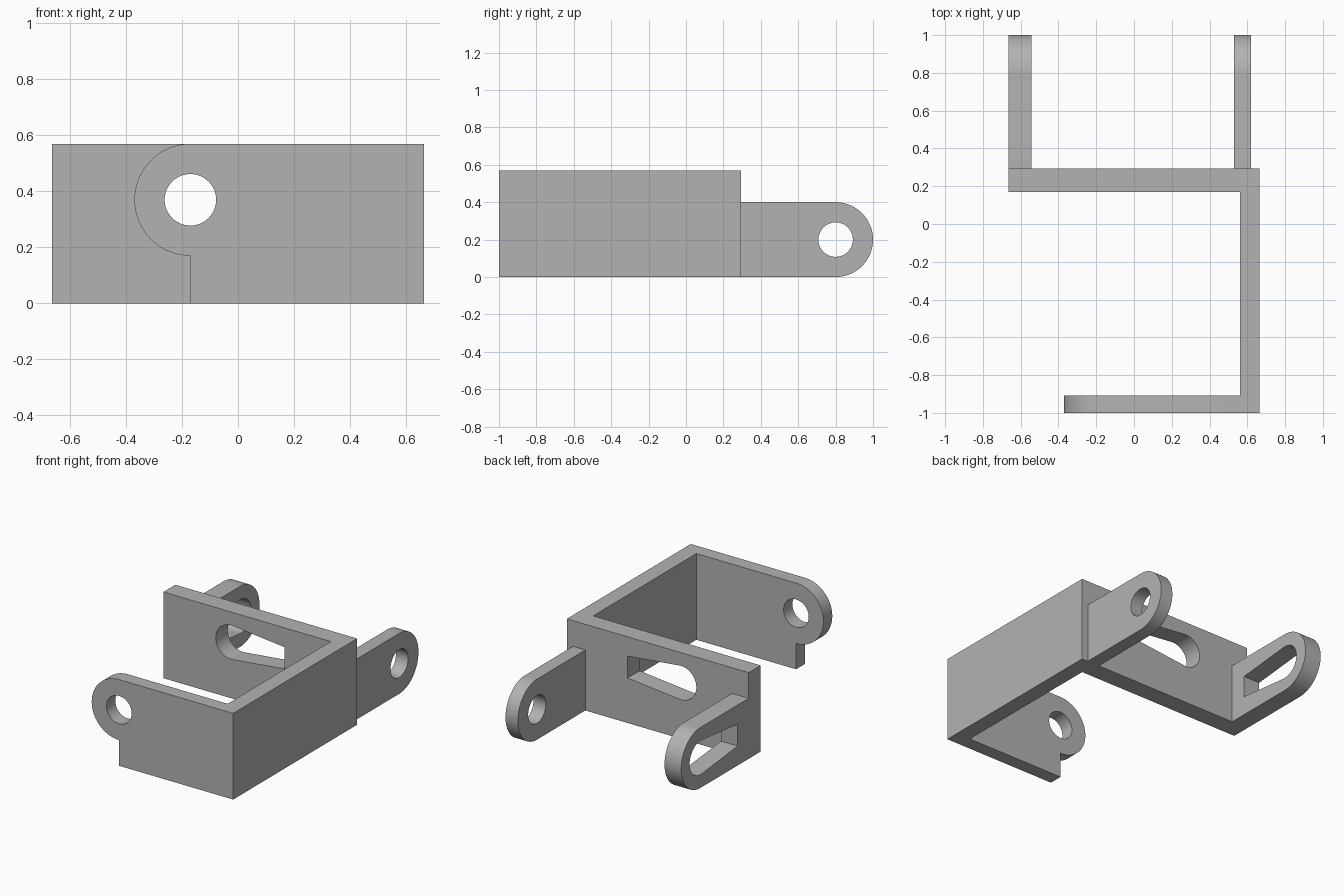
import bpy, bmesh, math
from mathutils import Vector

cube = bpy.data.objects.get("Cube")
if cube:
    bpy.data.objects.remove(cube, do_unlink=True)

grey = bpy.data.materials.new("plain grey")
grey.use_nodes = True
colour = (0.45, 0.45, 0.45, 1)
grey.diffuse_color = colour
grey.node_tree.nodes["Principled BSDF"].inputs["Base Color"].default_value = colour

HEIGHT = 0.57
EYE, LUG, SLOT = 0.092, 0.2, 0.112      # radii


def arc(u, v, r, start, end, steps=40):
    angles = [math.radians(start + (end - start) * i / steps) for i in range(steps + 1)]
    return [(u + r * math.cos(a), v + r * math.sin(a)) for a in angles]


def circle(u, v, r):
    return arc(u, v, r, 0, 360, 64)[:-1]


def prism(name, outline, axis, low, high):
    """Extrude a flat outline along the given axis from low to high."""
    place = {"x": lambda u, v: (low, u, v),
             "y": lambda u, v: (u, low, v),
             "z": lambda u, v: (u, v, low)}[axis]
    shift = Vector([(high - low) * (axis == a) for a in "xyz"])
    bm = bmesh.new()
    face = bm.faces.new([bm.verts.new(place(u, v)) for u, v in outline])
    out = bmesh.ops.extrude_face_region(bm, geom=[face], use_keep_orig=True)
    bmesh.ops.translate(bm, vec=shift,
                        verts=[g for g in out["geom"] if isinstance(g, bmesh.types.BMVert)])
    bmesh.ops.recalc_face_normals(bm, faces=bm.faces)
    mesh = bpy.data.meshes.new(name)
    bm.to_mesh(mesh)
    bm.free()
    mesh.materials.append(grey)
    obj = bpy.data.objects.new(name, mesh)
    bpy.context.collection.objects.link(obj)
    return obj


def combine(target, other, operation):
    """Apply a boolean and discard the helper."""
    mod = target.modifiers.new(operation.lower(), "BOOLEAN")
    mod.operation, mod.solver, mod.object = operation, "EXACT", other
    bpy.context.view_layer.objects.active = target
    bpy.ops.object.modifier_apply(modifier=mod.name)
    bpy.data.objects.remove(other, do_unlink=True)


def keyhole(u, v, direction):
    """Slot with a round end, narrowing to a square end."""
    end = [(-0.39, 0.072), (-0.39, -0.072)]
    return [(u + direction * a, v + b) for a, b in arc(0, 0, SLOT, -96, 96) + end]


# C-shaped wall: front flange, side wall and back wall
bracket = prism("bracket", [(-0.17, -1), (0.665, -1), (0.665, 0.295), (-0.665, 0.295),
                            (-0.665, 0.17), (0.56, 0.17), (0.56, -0.908), (-0.17, -0.908)],
                "z", 0, HEIGHT)

# Round lug on the front flange
lug = arc(-0.17, HEIGHT - LUG, LUG, 90, 270) + [(0.1, HEIGHT - 2 * LUG), (0.1, HEIGHT)]
combine(bracket, prism("front_lug", lug, "y", -1, -0.908), "UNION")

# Two round-ended ears on the back
ear = arc(0.8, LUG, LUG, -90, 90) + [(0.23, 2 * LUG), (0.23, 0)]
for name, low, high in (("left_ear", 0.53, 0.62), ("right_ear", -0.665, -0.543)):
    combine(bracket, prism(name, ear, "x", low, high), "UNION")

# Pin holes and tapered slots
for cutter in (
    prism("front_hole", circle(-0.17, HEIGHT - LUG, EYE), "y", -1.1, -0.8),
    prism("left_ear_hole", circle(0.8, LUG, EYE), "x", 0.45, 0.7),
    prism("right_ear_slot", keyhole(0.8, LUG, 1), "x", -0.75, -0.45),
    prism("back_slot", keyhole(-0.17, HEIGHT - LUG, -1), "y", 0.1, 0.4),
):
    combine(bracket, cutter, "DIFFERENCE")

# Merge flat seams and shade the round edges
bm = bmesh.new()
bm.from_mesh(bracket.data)
bmesh.ops.remove_doubles(bm, verts=bm.verts, dist=0.0001)
bmesh.ops.dissolve_limit(bm, angle_limit=math.radians(0.5), verts=bm.verts, edges=bm.edges)
bm.to_mesh(bracket.data)
bm.free()
bpy.ops.object.select_all(action="DESELECT")
bracket.select_set(True)
bpy.context.view_layer.objects.active = bracket
bpy.ops.object.shade_smooth_by_angle(angle=math.radians(30))
